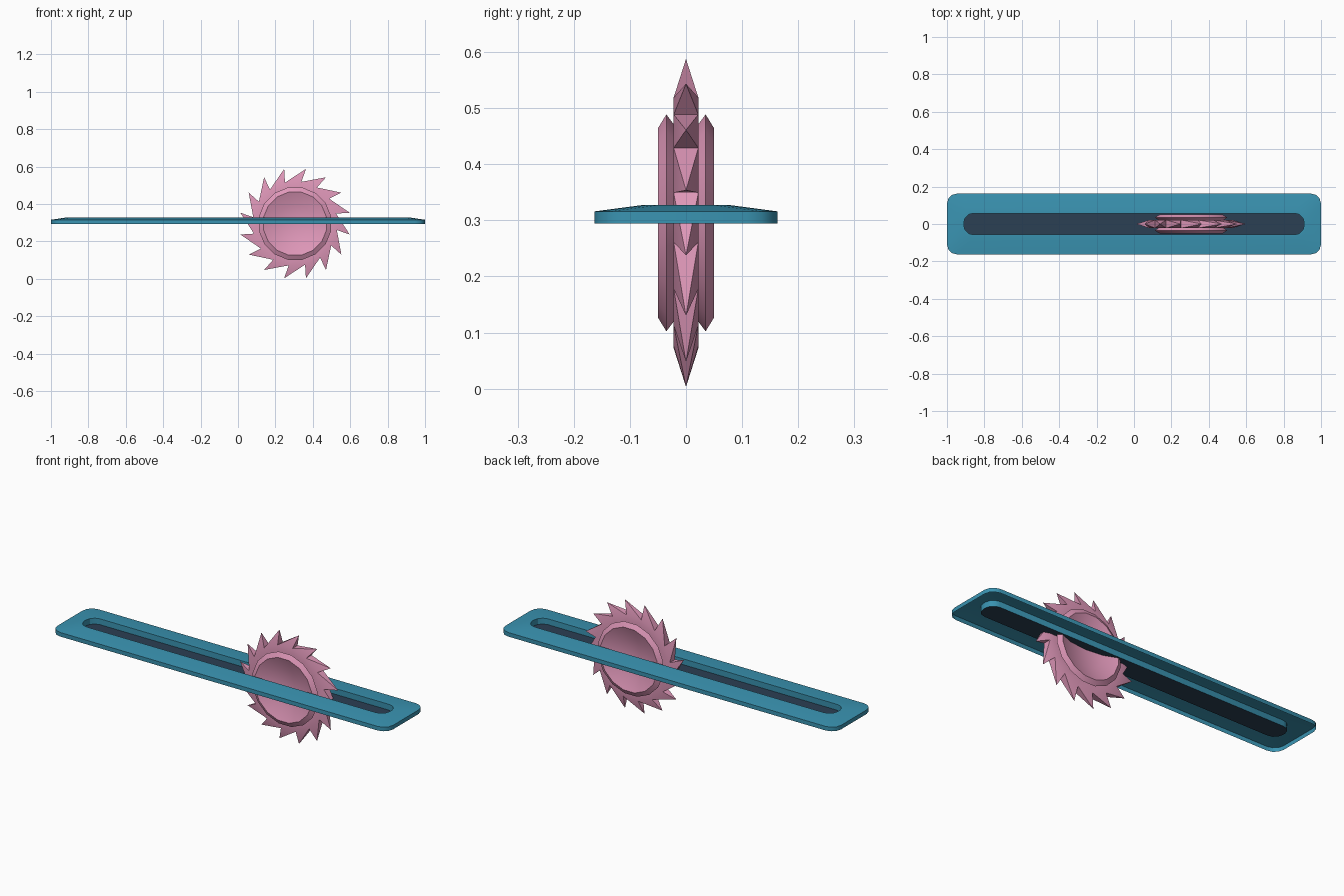
import bpy, bmesh, math

if "Cube" in bpy.data.objects:
    bpy.data.objects.remove(bpy.data.objects["Cube"])

def material(name, rgb):
    m = bpy.data.materials.new(name)
    m.diffuse_color = (*rgb, 1)
    m.use_nodes = True
    m.node_tree.nodes["Principled BSDF"].inputs["Base Color"].default_value = m.diffuse_color
    return m

BLUE = material("blue_metal", (0.042, 0.295, 0.445))
DARK = material("dark_slot", (0.024, 0.05, 0.088))
PINK = material("pink_metal", (0.74, 0.312, 0.485))

def finish(bm, name, mat, recalc=False):
    if recalc:
        bmesh.ops.recalc_face_normals(bm, faces=bm.faces)
    me = bpy.data.meshes.new(name)
    bm.to_mesh(me)
    bm.free()
    me.materials.append(mat)
    ob = bpy.data.objects.new(name, me)
    bpy.context.collection.objects.link(ob)
    bpy.ops.object.select_all(action='DESELECT')
    ob.select_set(True)
    bpy.context.view_layer.objects.active = ob
    bpy.ops.object.shade_smooth_by_angle(angle=math.radians(30))

def rounded_rect(bm, hx, hy, r, z, segs=3):
    """Counter-clockwise ring of vertices around a rounded rectangle."""
    out = []
    for k, (sx, sy) in enumerate([(1, 1), (-1, 1), (-1, -1), (1, -1)]):
        for i in range(segs + 1):
            a = math.pi / 2 * (k + i / segs)
            out.append(bm.verts.new((sx * (hx - r) + r * math.cos(a),
                                     sy * (hy - r) + r * math.sin(a), z)))
    return out

def bridge(bm, a, b):
    n = len(a)
    for i in range(n):
        j = (i + 1) % n
        bm.faces.new((a[i], a[j], b[j], b[i]))

# Track frame: shell open underneath, with outer rim, sloped top and slot wall
bm = bmesh.new()
rings = [rounded_rect(bm, *p) for p in [
    (1.0, 0.163, 0.055, 0.294), (1.0, 0.163, 0.055, 0.316),
    (0.925, 0.076, 0.06, 0.3275), (0.91, 0.057, 0.05, 0.3275),
    (0.91, 0.057, 0.05, 0.296)]]
for a, b in zip(rings, rings[1:]):
    bridge(bm, a, b)
finish(bm, "track_frame", BLUE)

# Dark floor at the bottom of the slot
bm = bmesh.new()
bm.faces.new(rounded_rect(bm, 0.91, 0.057, 0.05, 0.296))
finish(bm, "slot_floor", DARK)

# Saw blade: dished hub, raised lip, flat web and leaning teeth
CX, CZ, N = 0.305, 0.2955, 16
STEP = 2 * math.pi / N
UNDERCUT = math.radians(2.5)

def ring(bm, r, y, offset=STEP / 2):
    return [bm.verts.new((CX + r * math.cos(i * STEP + offset), y,
                          CZ + r * math.sin(i * STEP + offset))) for i in range(N)]

bm = bmesh.new()
valleys = []
for s in (-1, 1):
    prof = [ring(bm, r, s * y) for r, y in
            [(0.1, 0.022), (0.172, 0.05), (0.197, 0.035), (0.178, 0.021)]]
    prof.append(ring(bm, 0.226, s * 0.022, STEP / 2 + UNDERCUT))
    for a, b in zip(prof, prof[1:]):
        bridge(bm, a, b)
    centre = bm.verts.new((CX, s * 0.012, CZ))
    for i in range(N):
        bm.faces.new((prof[0][i], prof[0][(i + 1) % N], centre))
    valleys.append(prof[-1])

# Teeth: steep leading face, long trailing face, a side on each flank
front, back = valleys
for i, tip in enumerate(ring(bm, 0.298, 0)):
    j = (i + 1) % N
    bm.faces.new((tip, front[i], back[i]))
    bm.faces.new((tip, back[j], front[j]))
    bm.faces.new((tip, front[j], front[i]))
    bm.faces.new((tip, back[i], back[j]))
finish(bm, "saw_blade", PINK, True)
